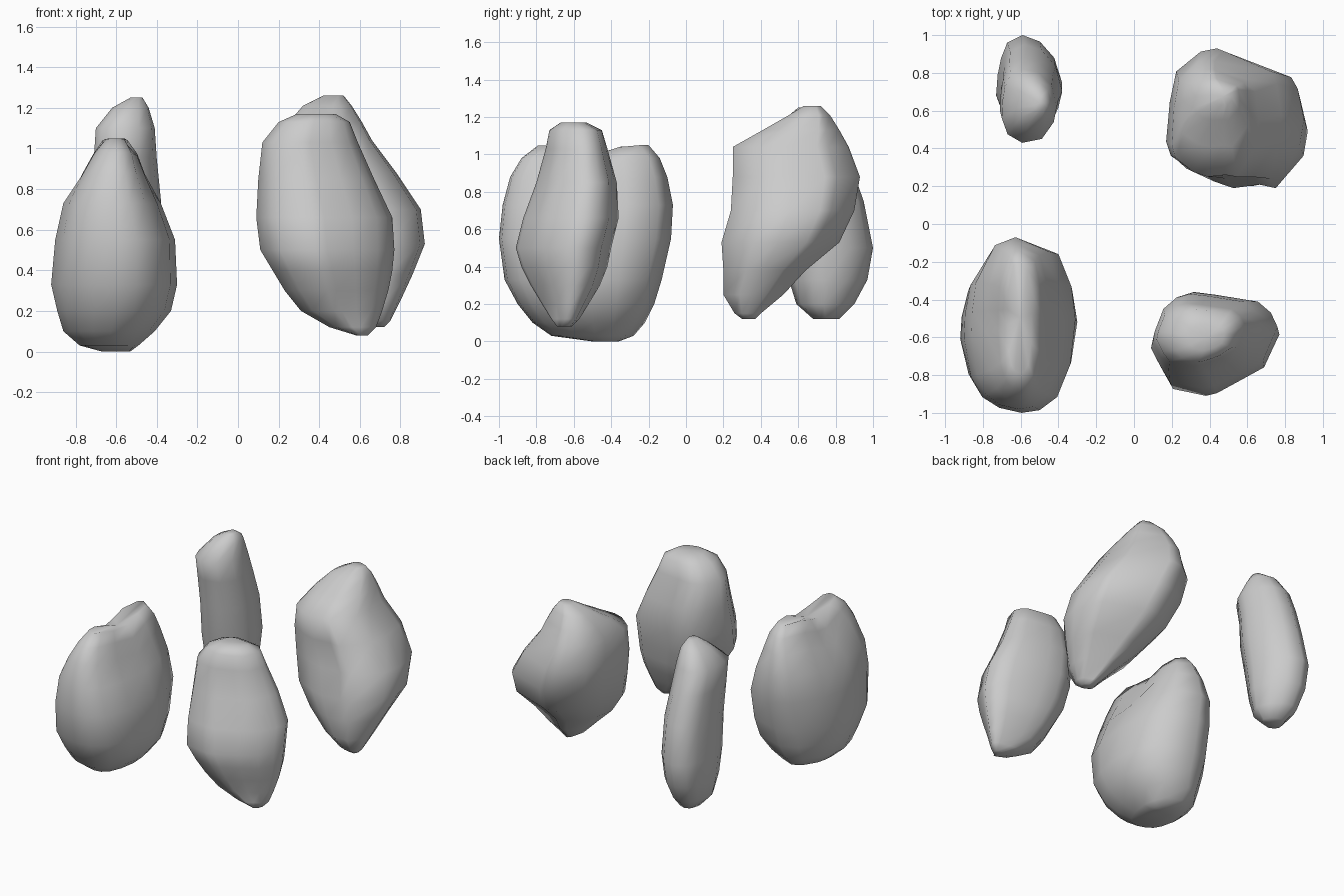
import bpy
import bmesh
import math
from mathutils import Vector

default_cube = bpy.data.objects.get("Cube")
if default_cube:
    bpy.data.objects.remove(default_cube, do_unlink=True)

# One plain stone colour
stone = bpy.data.materials.new("stone_grey")
stone.use_nodes = True
stone.diffuse_color = (0.6, 0.6, 0.6, 1)
for node in stone.node_tree.nodes:
    if node.type == "BSDF_PRINCIPLED":
        node.inputs["Base Color"].default_value = stone.diffuse_color
        node.inputs["Roughness"].default_value = 0.8


def normalised(plan):
    """Rescale a plan outline so that it spans -1 to 1 both ways."""
    xs, ys = zip(*plan)
    left, front = min(xs), min(ys)
    width, depth = max(xs) - left, max(ys) - front
    return [(2 * (x - left) / width - 1, 2 * (y - front) / depth - 1) for x, y in plan]


def fuller(u, v, amount):
    """Push an outline point towards a rounded square."""
    size = (abs(u) ** 3 + abs(v) ** 3) ** (1 / 3)
    scale = 1 + amount * max(0, 1 / size - 1)
    return [max(-1, min(1, value * scale)) for value in (u, v)]


def make_rock(name, plan, levels, fullness, saddle=None):
    """Loft a plan outline through levels of (z, x_min, x_max, y_min, y_max).

    The outline grows fuller towards the top of the rock."""
    outline = normalised(plan)
    count = len(outline)
    bottom, top = levels[0][0], levels[-1][0]
    bm = bmesh.new()
    rings = []
    for z, left, right, front, back in levels:
        amount = fullness * (z - bottom) / (top - bottom)
        ring = []
        for point in outline:
            u, v = fuller(*point, amount)
            x = (left + right + u * (right - left)) / 2
            y = (front + back + v * (back - front)) / 2
            ring.append(bm.verts.new(Vector((x, y, z))))
        rings.append(ring)

    # Side walls
    for lower, upper in zip(rings, rings[1:]):
        for i in range(count):
            j = (i + 1) % count
            bm.faces.new((lower[i], lower[j], upper[j], upper[i]))

    # End caps
    for ring in (rings[0], rings[-1]):
        cap = bm.faces.new(ring)
        bmesh.ops.poke(bm, faces=[cap])

    # Worn dip across the crest
    if saddle:
        y_dip, depth, reach, z_start = saddle
        for vert in bm.verts:
            if vert.co.z > z_start:
                distance = (vert.co.y - y_dip) / reach
                vert.co.z -= depth * math.exp(-distance * distance)

    bmesh.ops.recalc_face_normals(bm, faces=bm.faces)
    for face in bm.faces:
        face.smooth = True
    mesh = bpy.data.meshes.new(name)
    bm.to_mesh(mesh)
    bm.free()
    mesh.materials.append(stone)
    rock = bpy.data.objects.new(name, mesh)
    bpy.context.collection.objects.link(rock)
    return rock


# Broad rock with a long twin-peaked crest
make_rock(
    "broad_crested_rock",
    plan=[(-.62, -.07), (-.75, -.14), (-.87, -.33), (-.91, -.47), (-.92, -.6),
          (-.87, -.8), (-.81, -.9), (-.72, -.96), (-.6, -1), (-.5, -.98),
          (-.41, -.9), (-.34, -.73), (-.3, -.5), (-.33, -.33), (-.4, -.16)],
    levels=[(0, -.67, -.53, -.5, -.36), (.03, -.78, -.49, -.72, -.28),
            (.1, -.86, -.41, -.82, -.22), (.2, -.89, -.33, -.9, -.17),
            (.33, -.92, -.3, -.97, -.13), (.55, -.9, -.31, -1, -.08),
            (.73, -.86, -.38, -.98, -.07), (.88, -.78, -.45, -.94, -.1),
            (.98, -.72, -.49, -.88, -.14), (1.05, -.67, -.54, -.79, -.2)],
    fullness=.8, saddle=(-.53, .06, .13, .85))

# Tall flat-topped rock tapering to a tilted foot
make_rock(
    "flat_topped_rock",
    plan=[(.32, -.35), (.24, -.38), (.17, -.46), (.11, -.6), (.09, -.67),
          (.15, -.77), (.19, -.86), (.37, -.9), (.43, -.88), (.55, -.79),
          (.67, -.73), (.73, -.62), (.77, -.55), (.73, -.47), (.66, -.41), (.43, -.37)],
    levels=[(.08, .58, .64, -.69, -.61), (.12, .45, .68, -.72, -.57),
            (.2, .31, .71, -.77, -.52), (.3, .23, .74, -.83, -.46),
            (.4, .17, .76, -.88, -.42), (.5, .11, .77, -.91, -.4),
            (.66, .09, .76, -.87, -.36), (.85, .1, .67, -.8, -.37),
            (1.03, .12, .59, -.75, -.42), (1.13, .2, .55, -.73, -.45),
            (1.17, .29, .48, -.67, -.53)],
    fullness=.5)

# Leaning angular rock with a sloping top
make_rock(
    "leaning_rock",
    plan=[(.5, .93), (.4, .9), (.26, .78), (.22, .62), (.17, .4), (.2, .32),
          (.37, .25), (.48, .2), (.63, .23), (.73, .2), (.89, .4), (.92, .55),
          (.87, .72), (.83, .78), (.54, .9)],
    levels=[(.12, .66, .72, .3, .37), (.15, .6, .75, .26, .4),
            (.25, .5, .8, .2, .52), (.38, .36, .86, .2, .64),
            (.53, .25, .92, .19, .82), (.7, .19, .9, .24, .9),
            (.88, .17, .78, .25, .93), (1.04, .2, .66, .25, .87),
            (1.13, .25, .61, .41, .82), (1.21, .32, .56, .55, .77),
            (1.26, .42, .52, .63, .72)],
    fullness=.8)

# Slender upright rock
make_rock(
    "slender_rock",
    plan=[(-.59, 1), (-.67, .95), (-.7, .85), (-.72, .75), (-.73, .62), (-.69, .5),
          (-.6, .43), (-.48, .48), (-.41, .6), (-.38, .7), (-.43, .85), (-.5, .95)],
    levels=[(.12, -.62, -.47, .68, .82), (.2, -.69, -.42, .59, .9),
            (.33, -.72, -.39, .55, .97), (.5, -.73, -.38, .52, 1),
            (.75, -.71, -.38, .48, .95), (.95, -.71, -.4, .46, .88),
            (1.1, -.7, -.41, .43, .82), (1.2, -.62, -.44, .54, .76),
            (1.25, -.53, -.47, .6, .68)],
    fullness=.6)
